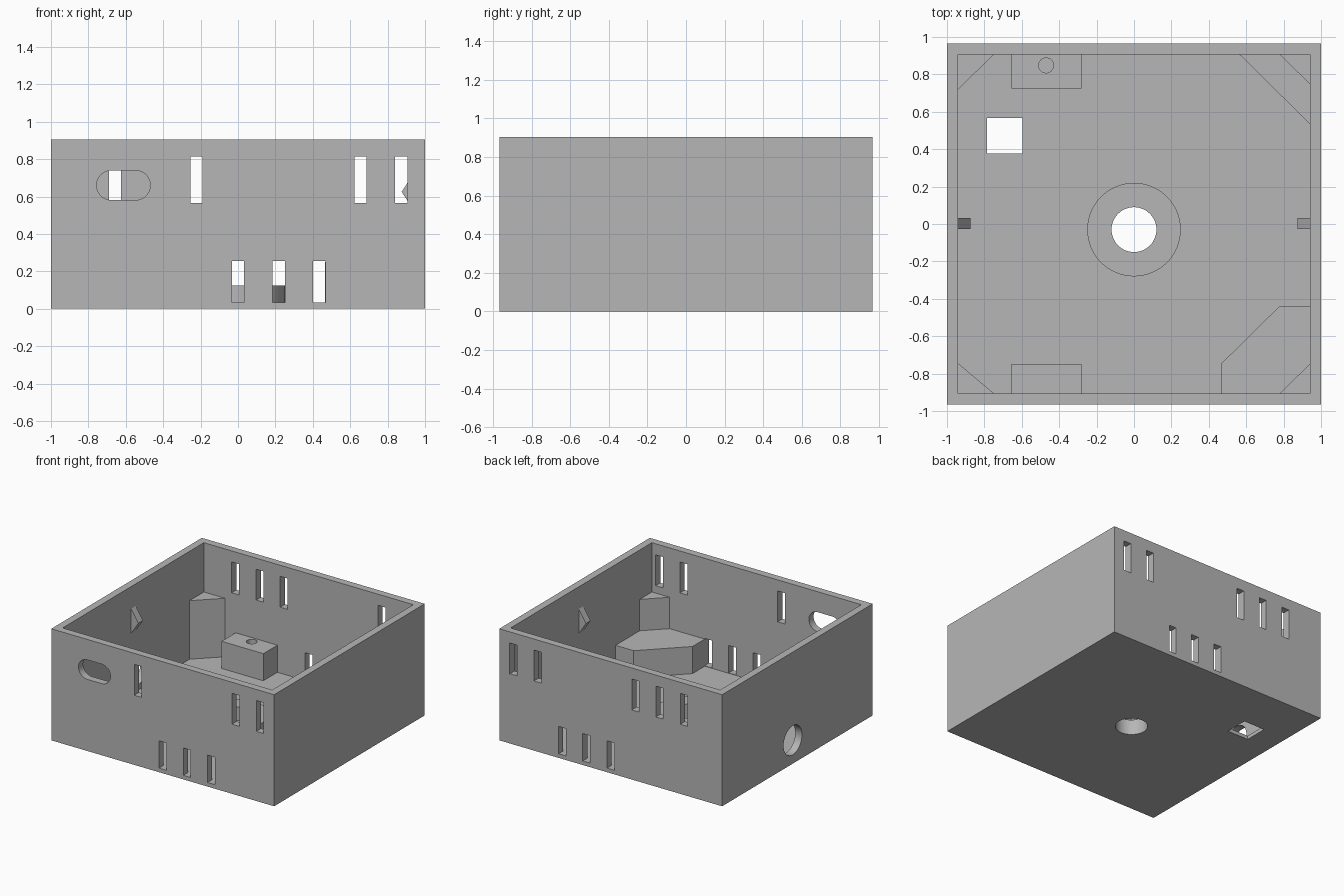
import bpy
import bmesh
from math import pi, cos, sin
from mathutils import Vector

if "Cube" in bpy.data.objects:
    bpy.data.objects.remove(bpy.data.objects["Cube"])

# Overall sizes
HX, HY, HEIGHT = 1.0, 0.965, 0.905
IX, IY, FLOOR = 0.94, 0.905, 0.03
SHELF, POST, BOSS = 0.25, 0.505, 0.125
EMBED = 0.02

grey = bpy.data.materials.new("plain grey")
grey.use_nodes = True
colour = (0.47, 0.47, 0.47, 1)
grey.diffuse_color = colour
grey.node_tree.nodes["Principled BSDF"].inputs["Base Color"].default_value = colour

# How a 2D profile point (u, v) and depth d map to space for each extrusion axis
AXES = {
    "x": lambda u, v, d: Vector((d, u, v)),
    "y": lambda u, v, d: Vector((u, d, v)),
    "z": lambda u, v, d: Vector((u, v, d)),
}


def rect(u0, u1, v0, v1):
    return [(u0, v0), (u1, v0), (u1, v1), (u0, v1)]


def arc(u, v, r, start=0, sweep=2 * pi, steps=48):
    return [(u + r * cos(start + sweep * i / steps),
             v + r * sin(start + sweep * i / steps)) for i in range(steps)]


def prism(name, profiles, axis, low, high):
    """Extrude one or more closed profiles along an axis."""
    bm = bmesh.new()
    for profile in profiles:
        face = bm.faces.new([bm.verts.new(AXES[axis](u, v, low)) for u, v in profile])
        side = bmesh.ops.extrude_face_region(bm, geom=[face], use_keep_orig=True)
        verts = [g for g in side["geom"] if isinstance(g, bmesh.types.BMVert)]
        bmesh.ops.translate(bm, verts=verts, vec=AXES[axis](0, 0, high - low))
    bmesh.ops.recalc_face_normals(bm, faces=bm.faces)
    mesh = bpy.data.meshes.new(name)
    bm.to_mesh(mesh)
    bm.free()
    mesh.materials.append(grey)
    obj = bpy.data.objects.new(name, mesh)
    bpy.context.collection.objects.link(obj)
    return obj


def cut(target, profiles, axis, low, high):
    """Subtract extruded profiles from the target and drop the cutter."""
    cutter = prism("cutter", profiles, axis, low, high)
    cutter.hide_render = True
    mod = target.modifiers.new("opening", 'BOOLEAN')
    mod.operation, mod.solver, mod.object = 'DIFFERENCE', 'EXACT', cutter
    graph = bpy.context.evaluated_depsgraph_get()
    mesh = bpy.data.meshes.new_from_object(target.evaluated_get(graph))
    target.modifiers.clear()
    target.data = mesh
    bpy.data.objects.remove(cutter)


def smooth(obj):
    bpy.ops.object.select_all(action='DESELECT')
    obj.select_set(True)
    bpy.context.view_layer.objects.active = obj
    bpy.ops.object.shade_smooth_by_angle(angle=pi / 6)


# Open tray with walls and floor
shell = prism("case_shell", [rect(-HX, HX, -HY, HY)], "z", 0, HEIGHT)
cut(shell, [rect(-IX, IX, -IY, IY)], "z", FLOOR, HEIGHT + 0.1)

# Vent slots: a low row in both walls and upper rows that differ
LOW_ROW = [0, 0.218, 0.435]
FRONT_ROW = [-0.222, 0.655, 0.873]
BACK_ROW = FRONT_ROW + [-0.438, -0.658]


def slots(upper):
    low = [rect(x - 0.033, x + 0.033, 0.033, 0.255) for x in LOW_ROW]
    return low + [rect(x - 0.033, x + 0.033, 0.565, 0.815) for x in upper]


# Rounded cable opening in the front wall
oblong = (arc(-0.548, 0.66, 0.079, -pi / 2, pi, 24) + [(-0.548, 0.739)]
          + arc(-0.677, 0.66, 0.079, pi / 2, pi, 24) + [(-0.677, 0.581)])
cut(shell, slots(FRONT_ROW) + [oblong], "y", -HY - 0.1, -IY + 0.01)
cut(shell, slots(BACK_ROW), "y", IY - 0.01, HY + 0.1)

# Round side port, and the round and square floor openings
cut(shell, [arc(0.06, 0.19, 0.118)], "x", -HX - 0.1, -IX + 0.01)
bore = arc(0, -0.03, 0.12)
cut(shell, [bore, rect(-0.785, -0.595, 0.377, 0.567)], "z", -0.1, 0.1)
smooth(shell)

# Raised ring around the floor hole
ring = prism("centre_ring", [arc(0, -0.03, 0.25, steps=64)], "z", FLOOR - 0.01, BOSS)
cut(ring, [bore], "z", -0.1, 0.3)
smooth(ring)

# Blocks against the front and back walls
BASE = FLOOR - EMBED
prism("front_block", [rect(-0.655, -0.28, -IY - EMBED, -0.748)], "z", BASE, SHELF)
back = prism("back_block", [rect(-0.655, -0.28, 0.725, IY + EMBED)], "z", BASE, SHELF)
cut(back, [arc(-0.47, 0.848, 0.04, steps=32)], "z", 0.05, 0.4)
smooth(back)

# Low corner shelves
EX, EY = IX + EMBED, IY + EMBED
prism("front_corner_shelf", [[(0.465, -EY), (EX, -EY), (EX, -0.44), (0.777, -0.44),
                              (0.465, -0.748)]], "z", BASE, SHELF)
prism("back_corner_shelf", [[(EX, EY), (0.545, EY), (EX, 0.515)]], "z", BASE, SHELF)

# Tall triangular corner posts: signs, then leg lengths along x and y
for name, sx, sy, lx, ly in (("front_left_post", 1, -1, 0.16, 0.157),
                             ("back_left_post", 1, 1, 0.16, 0.157),
                             ("front_right_post", -1, -1, 0.19, 0.16),
                             ("back_right_post", -1, 1, 0.19, 0.185)):
    ox, oy = sx * EX, sy * EY
    prism(name, [[(ox, oy), (ox, sy * (IY - ly)), (sx * IX, sy * (IY - ly)),
                  (sx * (IX - lx), sy * IY), (sx * (IX - lx), oy)]], "z", BASE, POST)

# Wedge-shaped lid catches on the side walls
for name, s in (("left_catch", 1), ("right_catch", -1)):
    prism(name, [[(s * IX, 0.525), (s * (IX + EMBED), 0.525), (s * (IX + EMBED), 0.725),
                  (s * IX, 0.725), (s * 0.875, 0.625)]], "y", -0.028, 0.032)
